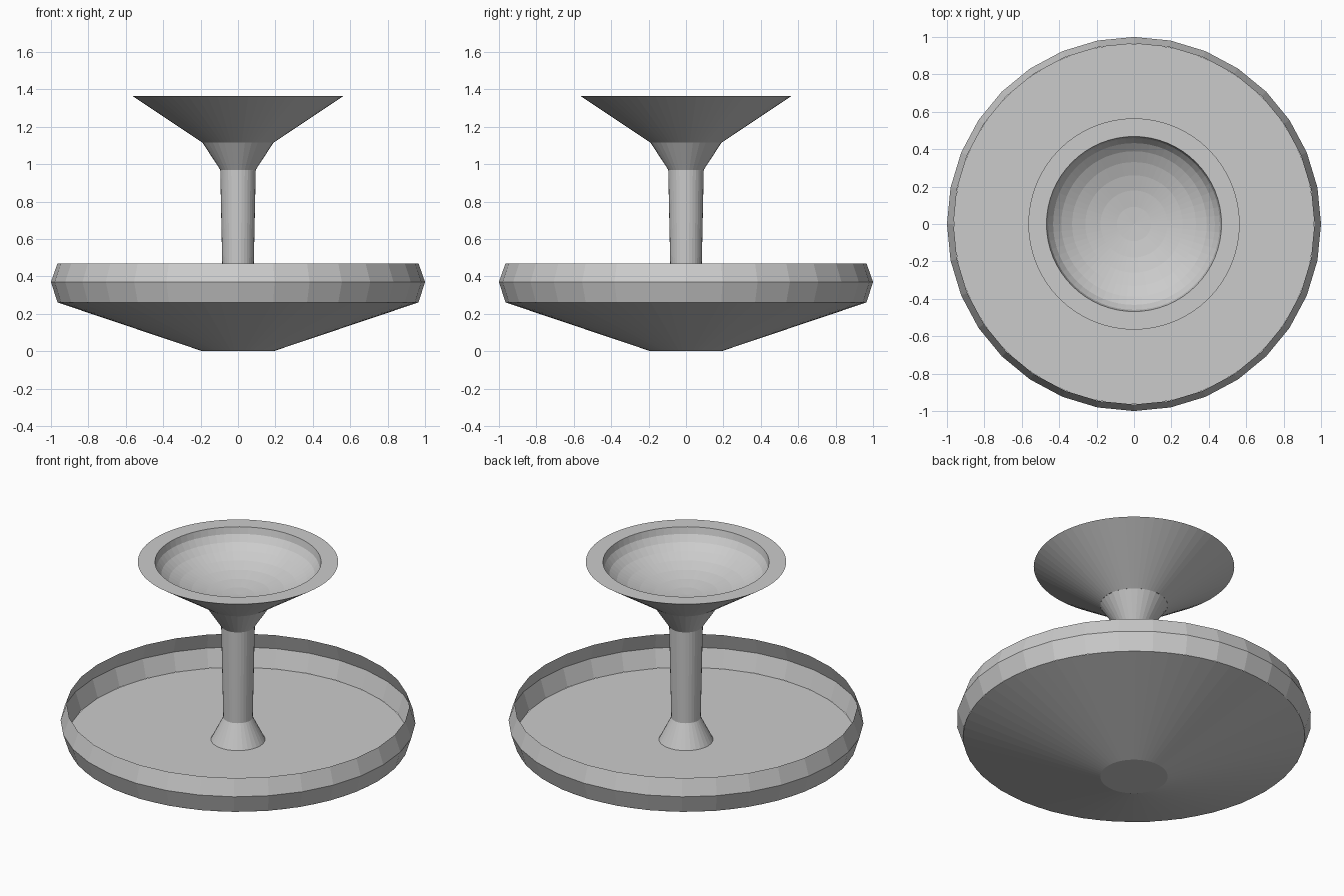
import bpy
import bmesh
from math import sin, cos, pi, tau

if "Cube" in bpy.data.objects:
    bpy.data.objects.remove(bpy.data.objects["Cube"], do_unlink=True)

GREY = (0.6, 0.6, 0.6, 1.0)
stone = bpy.data.materials.new("plain_grey")
stone.use_nodes = True
stone.diffuse_color = GREY
stone.node_tree.nodes["Principled BSDF"].inputs["Base Color"].default_value = GREY


def lathe(name, profile, sides):
    """Turn a (radius, height) profile, listed bottom to top on the outside, about z."""
    bm = bmesh.new()
    rings = []
    for r, z in profile:
        if r == 0:
            rings.append([bm.verts.new((0, 0, z))] * sides)
        else:
            rings.append([bm.verts.new((r * cos(tau * i / sides), r * sin(tau * i / sides), z))
                          for i in range(sides)])
    for low, high in zip(rings, rings[1:]):
        for i in range(sides):
            j = (i + 1) % sides
            corners = dict.fromkeys((low[i], low[j], high[j], high[i]))
            bm.faces.new(list(corners))
    mesh = bpy.data.meshes.new(name)
    bm.to_mesh(mesh)
    bm.free()
    mesh.materials.append(stone)
    obj = bpy.data.objects.new(name, mesh)
    bpy.context.collection.objects.link(obj)
    return obj


# Tapered base with a flat floor on top
lathe("base_cone", [(0, 0), (0.19, 0), (0.963, 0.26), (0, 0.26)], 64)

# Thin faceted wall around the floor
lathe("basin_wall", [(0.965, 0.26), (1.0, 0.37), (0.965, 0.47)], 32)

# Stem with a spreading foot and a flared neck
lathe("stem", [(0.153, 0.262), (0.083, 0.40), (0.095, 0.97), (0.19, 1.115)], 32)

# Upper cup: outer cone, flat rim and a hollow half ellipsoid
RIM_Z, BOWL_R, BOWL_DEPTH, STEPS = 1.365, 0.468, 0.205, 8
hollow = [(BOWL_R * cos(a), RIM_Z - BOWL_DEPTH * sin(a))
          for a in (pi / 2 * k / STEPS for k in range(STEPS))]
lathe("cup", [(0.19, 1.115), (0.565, RIM_Z)] + hollow + [(0, RIM_Z - BOWL_DEPTH)], 32 * 2)
